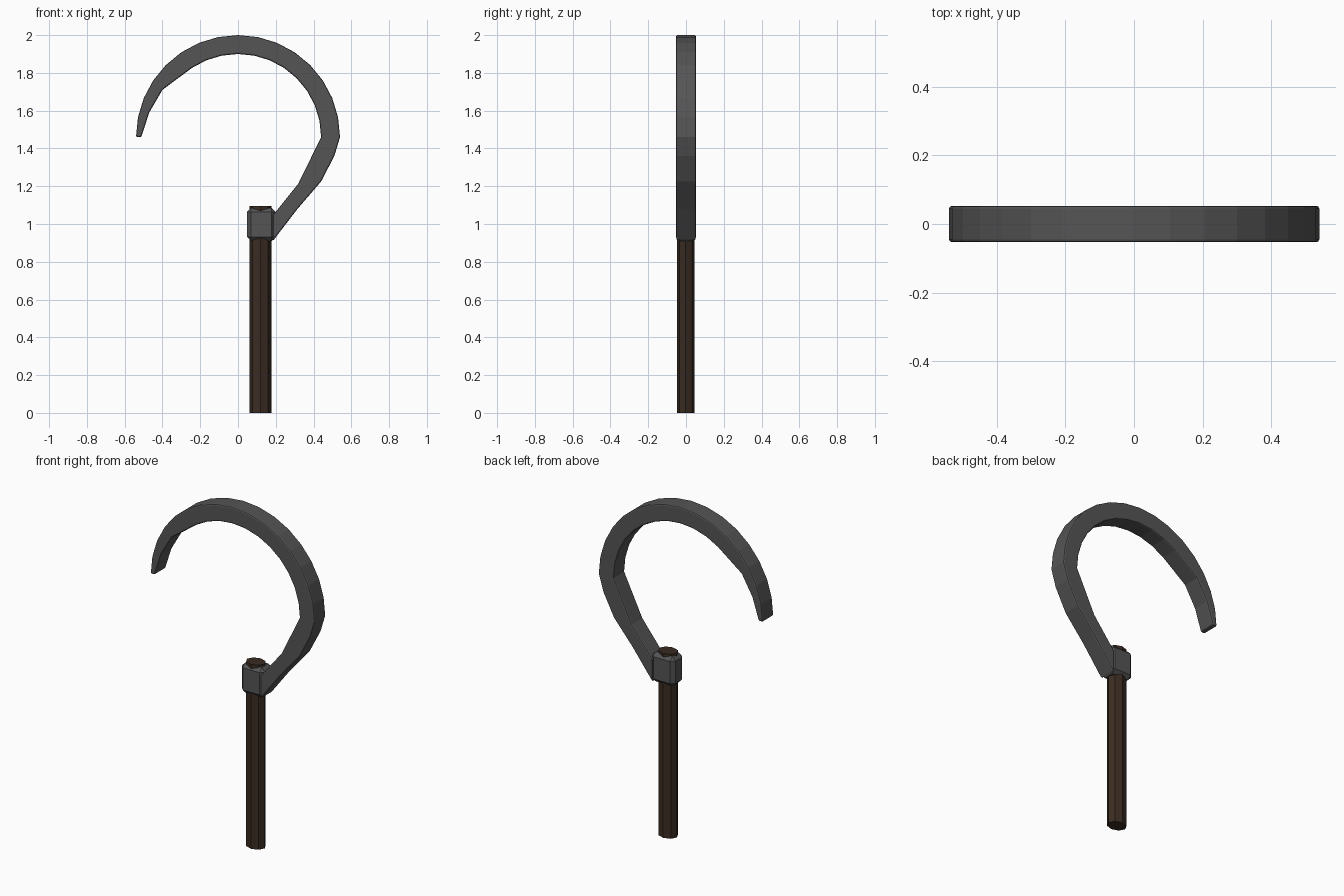
import bpy, bmesh, math

if "Cube" in bpy.data.objects:
    bpy.data.objects.remove(bpy.data.objects["Cube"])


def material(name, rgb):
    m = bpy.data.materials.new(name)
    m.diffuse_color = (*rgb, 1)
    m.use_nodes = True
    m.node_tree.nodes["Principled BSDF"].inputs["Base Color"].default_value = m.diffuse_color
    return m


IRON = material("dark iron", (0.09, 0.09, 0.09))
WOOD = material("dark wood", (0.042, 0.025, 0.016))


def prism(name, outline, axis, start, end, mat, bevel=0.0, segments=1):
    """Extrude a 2D outline along y (outline in x, z) or z (outline in x, y)."""
    bm = bmesh.new()

    def place(p, d):
        return (p[0], d, p[1]) if axis == 'Y' else (p[0], p[1], d)

    rings = [[bm.verts.new(place(p, d)) for p in outline] for d in (start, end)]
    n = len(outline)
    for ring in rings:
        bm.faces.new(ring)
    for i in range(n):
        j = (i + 1) % n
        bm.faces.new((rings[0][i], rings[0][j], rings[1][j], rings[1][i]))
    bmesh.ops.recalc_face_normals(bm, faces=bm.faces[:])
    mesh = bpy.data.meshes.new(name)
    bm.to_mesh(mesh)
    bm.free()
    mesh.materials.append(mat)
    ob = bpy.data.objects.new(name, mesh)
    bpy.context.collection.objects.link(ob)
    if bevel:
        mod = ob.modifiers.new("bevel", 'BEVEL')
        mod.width = bevel
        mod.segments = segments
        mod.limit_method = 'ANGLE'
        mod.angle_limit = math.radians(60)
    return ob


def arc(radius, steps):
    """Arc points from the right side over the top, in 1/16 half turns."""
    return [(radius * math.cos(i * math.pi / 16), 1.46 + radius * math.sin(i * math.pi / 16))
            for i in range(steps + 1)]


# Hooked blade: outer edge from the collar round to the tip, then back along the inner edge
outer = [(0.185, 0.91), (0.20, 0.93), (0.315, 1.08), (0.44, 1.225), (0.51, 1.36)] + arc(0.54, 16)
inner = [(0.185, 1.045), (0.20, 1.065), (0.32, 1.215)] + arc(0.44, 11) + [
    (-0.40, 1.71), (-0.47, 1.59), (-0.512, 1.46)]
prism("blade", outer + inner[::-1], 'Y', -0.053, 0.053, IRON, 0.011, 2)

# Chamfered collar around the handle
collar = [(0.047, 0.91), (0.20, 0.91), (0.20, 1.086), (0.047, 1.086)]
prism("collar", collar, 'Y', -0.053, 0.053, IRON, 0.022)

# Eight-sided handle
handle = [(0.119 + 0.058 * math.cos(i * math.pi / 4), -0.002 + 0.046 * math.sin(i * math.pi / 4))
          for i in range(8)]
prism("handle", handle, 'Z', 0.0, 1.096, WOOD)
